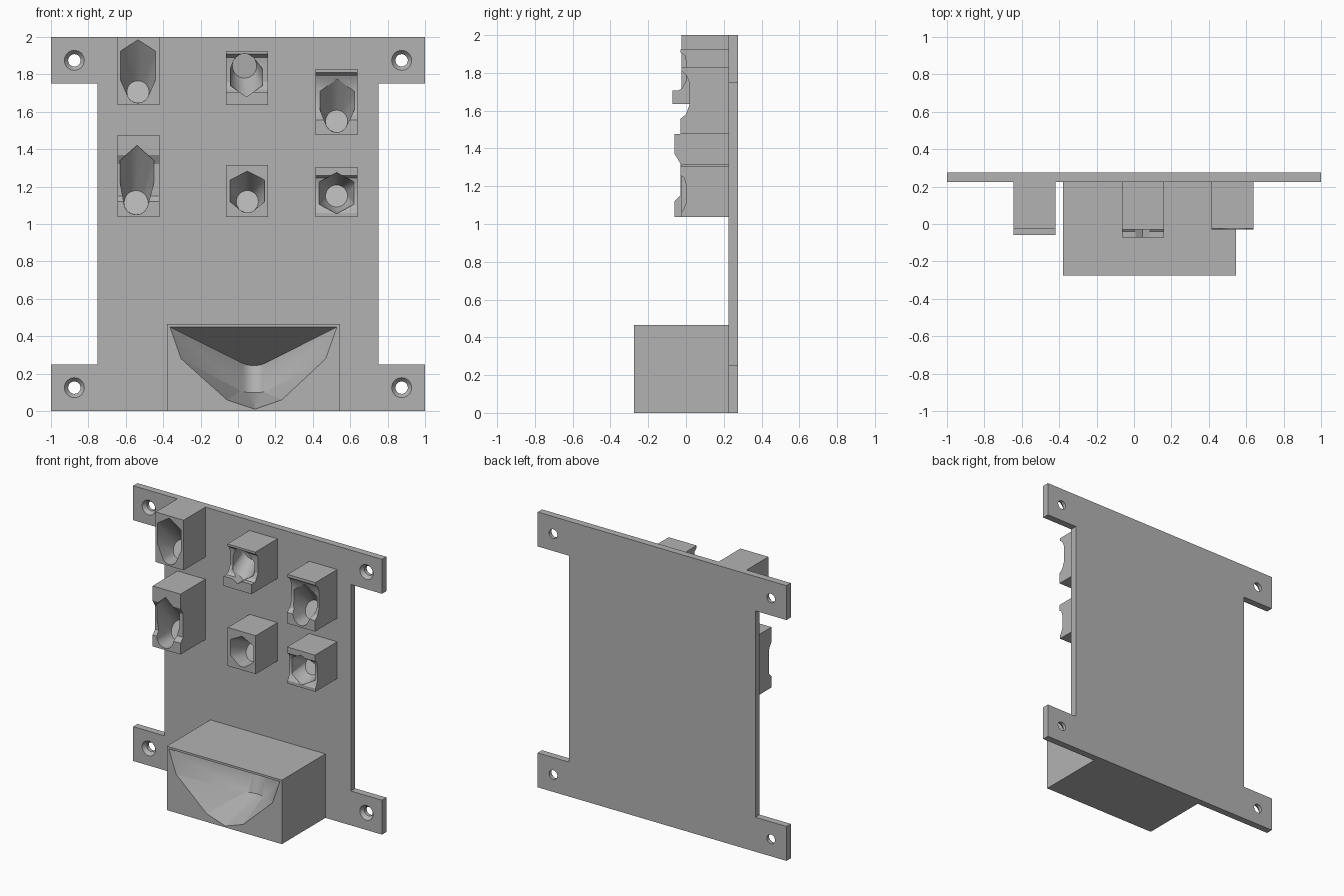
import bpy, bmesh
from math import cos, sin, pi, radians

cube = bpy.data.objects.get("Cube")
if cube:
    bpy.data.objects.remove(cube)

grey = bpy.data.materials.new("plain grey")
grey.use_nodes = True
colour = (0.45, 0.45, 0.45, 1)
grey.diffuse_color = colour
grey.node_tree.nodes["Principled BSDF"].inputs["Base Color"].default_value = colour

BACK, WALL = 0.275, 0.225   # rear and front of the backplate


def finish(name, bm):
    bmesh.ops.recalc_face_normals(bm, faces=bm.faces)
    mesh = bpy.data.meshes.new(name)
    bm.to_mesh(mesh)
    bm.free()
    mesh.materials.append(grey)
    ob = bpy.data.objects.new(name, mesh)
    bpy.context.collection.objects.link(ob)
    return ob


def prism(name, points, offset):
    """Extrude a closed outline of 3D points along an offset."""
    bm = bmesh.new()
    face = bm.faces.new([bm.verts.new(p) for p in points])
    moved = bmesh.ops.extrude_face_region(bm, geom=[face])
    bmesh.ops.translate(bm, vec=offset,
                        verts=[g for g in moved["geom"] if isinstance(g, bmesh.types.BMVert)])
    return finish(name, bm)


def hull(name, points):
    """Wrap a convex solid around points."""
    bm = bmesh.new()
    for p in points:
        bm.verts.new(p)
    res = bmesh.ops.convex_hull(bm, input=bm.verts)
    loose = {g for g in res["geom_interior"] + res["geom_unused"]
             if isinstance(g, bmesh.types.BMVert)}
    bmesh.ops.delete(bm, geom=list(loose), context="VERTS")
    bmesh.ops.dissolve_limit(bm, angle_limit=radians(1), verts=bm.verts, edges=bm.edges)
    return finish(name, bm)


def ring(x, z, r, y, slope=0, n=32):
    """Circle facing the front, leaning back by slope."""
    return [(x + r * cos(2 * pi * i / n), y + slope * r * sin(2 * pi * i / n),
             z + r * sin(2 * pi * i / n)) for i in range(n)]


def cut(ob, cutter):
    cutter.hide_render = True
    mod = ob.modifiers.new("cut", "BOOLEAN")
    mod.operation, mod.solver, mod.object = "DIFFERENCE", "EXACT", cutter
    bpy.context.view_layer.objects.active = ob
    bpy.ops.object.modifier_apply(modifier=mod.name)
    bpy.data.objects.remove(cutter)


def smooth(ob):
    bpy.ops.object.select_all(action="DESELECT")
    ob.select_set(True)
    bpy.context.view_layer.objects.active = ob
    bpy.ops.object.shade_smooth_by_angle(angle=radians(25))


# Backplate with four mounting ears
right_half = [(1, 0), (1, 0.25), (0.75, 0.25), (0.75, 1.75), (1, 1.75), (1, 2)]
outline = right_half + [(-x, z) for x, z in reversed(right_half)]
plate = prism("backplate", [(x, WALL, z) for x, z in outline], (0, BACK - WALL, 0))
for x in (-0.875, 0.875):
    for z in (0.125, 1.875):
        cut(plate, hull("screw_hole", ring(x, z, 0.033, WALL - 0.1) + ring(x, z, 0.033, BACK + 0.1)))
        cut(plate, hull("countersink", ring(x, z, 0.055, WALL - 0.002) + ring(x, z, 0.033, WALL + 0.025)))
smooth(plate)

# Large bottom bin with a scooped pocket narrowing to a rounded back
x0, x1, front, top = -0.38, 0.545, -0.275, 0.465
bin_box = prism("scoop_bin", [(x0, front, 0), (x1, front, 0), (x1, front, top), (x0, front, top)],
                (0, WALL - front, 0))
mouth = [(-0.365, 0.45), (0.53, 0.45), (0.47, 0.28), (0.235, 0.06),
         (0.09, 0.01), (-0.06, 0.06), (-0.305, 0.28)]
pocket = [(x, front - 0.001, z) for x, z in mouth]
for i in range(13):
    a = radians(20 + 140 * i / 12)
    x, dy = 0.085 + 0.085 * cos(a), 0.085 * (1 - sin(a))
    pocket.append((x, 0.14 - dy, 0.243 + 0.5 * dy))
    pocket.append((x, 0.10 - dy, 0.098 + 0.25 * dy))
cut(bin_box, hull("pocket", pocket))
smooth(bin_box)


# Tool sockets: block with a stepped front, cut by a hexagon running into a round seat
def socket(name, x0, x1, profile, hexagon, seat, slope):
    z0, z1 = profile[-1][1], profile[0][1]
    side = [(x0, WALL, z0), (x0, WALL, z1)] + [(x0, y, z) for y, z in profile]
    block = prism(name, side, (x1 - x0, 0, 0))
    cx, half, peak, upper, lower, foot = hexagon
    sx, sz, r = seat
    hexa = [(cx, peak), (cx + half, upper), (cx + half, lower),
            (cx, foot), (cx - half, lower), (cx - half, upper)]
    face = max(y for y, z in profile)
    points = [(x, y, z) for x, z in hexa for y in (face, -0.1)]
    points += ring(sx, sz, r, face) + ring(sx, sz, r, -0.1)
    points += ring(sx, sz, r * 0.98, 0.11, slope)
    cut(block, hull("socket_cut", points))
    smooth(block)


L, C, R = (-0.645, -0.42), (-0.065, 0.16), (0.415, 0.64)
socket("upper_left_socket", *L, [(-0.025, 2.0), (-0.025, 1.636)],
       (-0.535, 0.093, 1.985, 1.925, 1.77, 1.70), (-0.535, 1.707, 0.06), 0.5)
socket("upper_middle_socket", *C,
       [(-0.03, 1.925), (-0.03, 1.91), (-0.005, 1.89), (0, 1.86), (0, 1.76),
        (-0.02, 1.72), (-0.04, 1.706), (-0.072, 1.706), (-0.072, 1.636)],
       (0.045, 0.086, 1.87, 1.83, 1.74, 1.68), (0.035, 1.845, 0.066), -0.1)
socket("upper_right_socket", *R,
       [(-0.025, 1.83), (-0.025, 1.81), (0, 1.79), (0.018, 1.75), (0.018, 1.63),
        (0, 1.58), (-0.03, 1.556), (-0.03, 1.476)],
       (0.53, 0.092, 1.775, 1.71, 1.61, 1.55), (0.527, 1.55, 0.06), 0.5)
socket("lower_left_socket", *L,
       [(-0.06, 1.476), (-0.06, 1.37), (-0.03, 1.32), (-0.03, 1.15),
        (-0.06, 1.12), (-0.06, 1.037)],
       (-0.54, 0.09, 1.42, 1.34, 1.22, 1.12), (-0.545, 1.115, 0.065), 0.5)
socket("lower_middle_socket", *C, [(-0.025, 1.316), (-0.025, 1.037)],
       (0.05, 0.093, 1.283, 1.235, 1.12, 1.06), (0.05, 1.12, 0.06), 0.5)
socket("lower_right_socket", *R,
       [(-0.03, 1.305), (-0.03, 1.26), (-0.01, 1.245), (0, 1.21), (0, 1.11),
        (-0.015, 1.075), (-0.025, 1.06), (-0.025, 1.037)],
       (0.527, 0.093, 1.275, 1.225, 1.105, 1.055), (0.527, 1.15, 0.06), 0.5)
